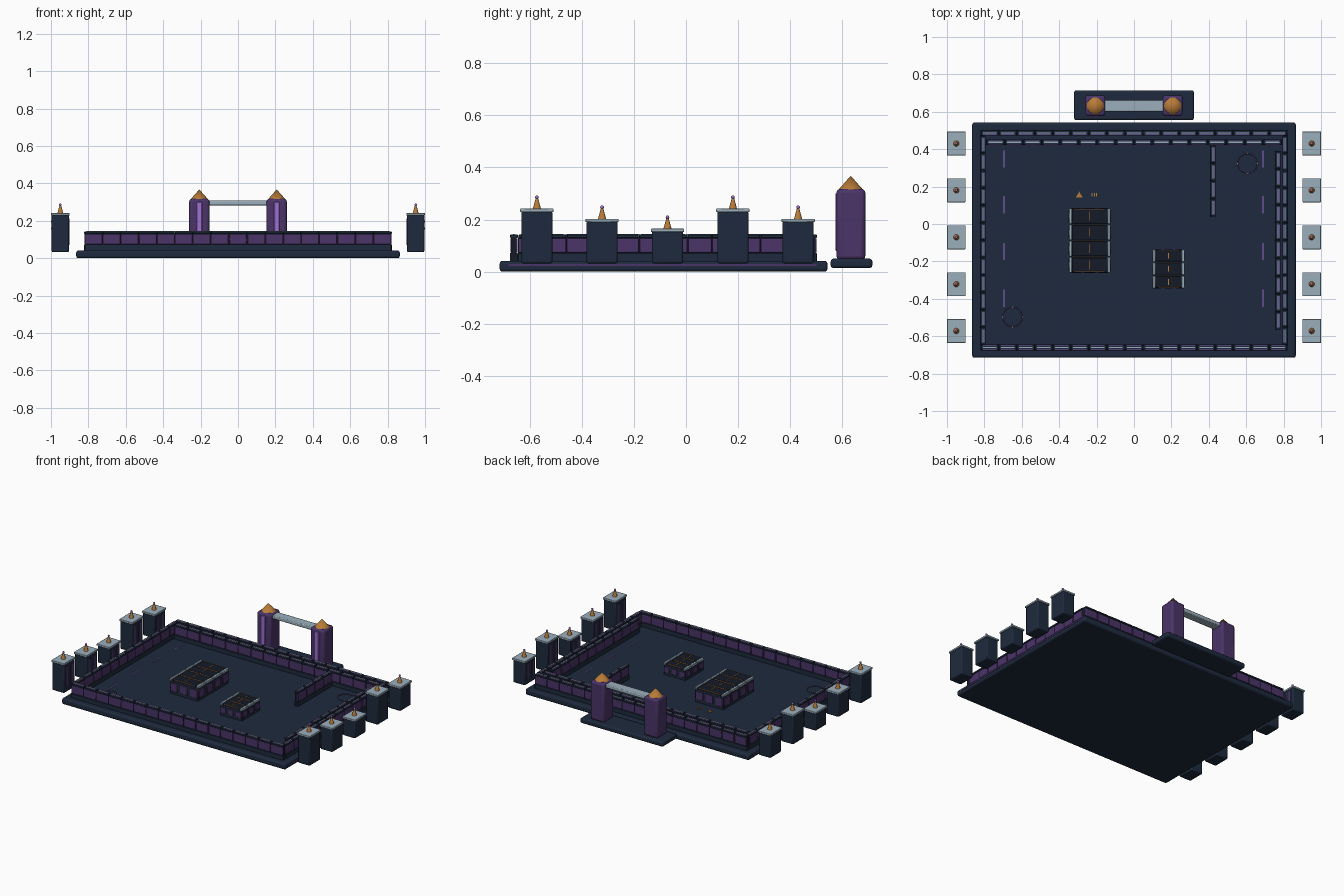
import bpy, bmesh, math
from mathutils import Matrix, Vector

if "Cube" in bpy.data.objects:
    bpy.data.objects.remove(bpy.data.objects["Cube"])


def material(name, rgb):
    m = bpy.data.materials.new(name)
    m.diffuse_color = (*rgb, 1)
    m.use_nodes = True
    m.node_tree.nodes["Principled BSDF"].inputs["Base Color"].default_value = m.diffuse_color
    return m


NAVY = material("navy", (0.013, 0.023, 0.047))
BLACK = material("near_black", (0.007, 0.010, 0.020))
PURPLE = material("purple", (0.069, 0.034, 0.138))
GLOW = material("bright_purple", (0.35, 0.16, 0.65))
PALE = material("pale_steel", (0.33, 0.43, 0.50))
GOLD = material("gold", (0.48, 0.20, 0.04))


def finish(name, bm, mat, bevel=0, segments=2, smooth=False):
    mesh = bpy.data.meshes.new(name)
    bm.to_mesh(mesh)
    bm.free()
    ob = bpy.data.objects.new(name, mesh)
    bpy.context.collection.objects.link(ob)
    mesh.materials.append(mat)
    if bevel:
        mod = ob.modifiers.new("bevel", 'BEVEL')
        mod.width, mod.segments, mod.limit_method = bevel, segments, 'ANGLE'
    if smooth:
        bpy.ops.object.select_all(action='DESELECT')
        ob.select_set(True)
        bpy.context.view_layer.objects.active = ob
        bpy.ops.object.shade_smooth_by_angle(angle=math.radians(35))
    return ob


def boxes(name, mat, items, bevel=0, segments=2):
    """Each item: x0, x1, y0, y1, z0, z1."""
    bm = bmesh.new()
    for x0, x1, y0, y1, z0, z1 in items:
        centre = Vector(((x0 + x1) / 2, (y0 + y1) / 2, (z0 + z1) / 2))
        scale = Matrix.Diagonal((x1 - x0, y1 - y0, z1 - z0, 1))
        bmesh.ops.create_cube(bm, size=1, matrix=Matrix.Translation(centre) @ scale)
    return finish(name, bm, mat, bevel, segments, bevel > 0)


def cones(name, mat, items, sides=20):
    """Each item: x, y, z0, z1, bottom radius, top radius."""
    bm = bmesh.new()
    for x, y, z0, z1, r0, r1 in items:
        bmesh.ops.create_cone(bm, cap_ends=True, segments=sides, radius1=r0, radius2=r1, depth=z1 - z0,
                              matrix=Matrix.Translation((x, y, (z0 + z1) / 2)))
    return finish(name, bm, mat, smooth=True)


def wall(name, axis, at, start, end, count):
    """Row of purple blocks on a dark core, with a segmented steel-edged cap."""
    def place(a, b, half, z0, z1, off=0):
        c = at + off
        return (a, b, c - half, c + half, z0, z1) if axis == 'x' else (c - half, c + half, a, b, z0, z1)
    step = (end - start) / count
    cells = [(start + i * step, start + (i + 1) * step) for i in range(count)]
    boxes(name + "_core", BLACK, [place(start, end, 0.0105, 0.035, 0.132)])
    boxes(name + "_foot", NAVY, [place(start, end, 0.015, 0.035, 0.072)], 0.003)
    boxes(name + "_blocks", PURPLE,
          [place(a + 0.002, b - 0.002, 0.014, 0.073, 0.128) for a, b in cells], 0.004)
    boxes(name + "_cap", NAVY,
          [place(a + 0.002, b - 0.002, 0.015, 0.13, 0.142) for a, b in cells], 0.002, 1)
    boxes(name + "_cap_strip", PALE,
          [place(a + 0.012, b - 0.012, 0.003, 0.141, 0.145) for a, b in cells])
    boxes(name + "_cap_lines", GLOW,
          [place(a + 0.012, b - 0.012, 0.001, 0.14, 0.1435, s * 0.010) for a, b in cells for s in (-1, 1)])


# floor slab with side trim
boxes("floor_slab", NAVY, [(-0.865, 0.865, -0.715, 0.543, 0, 0.042)], 0.012, 3)
boxes("slab_side_trim", PURPLE,
      [(s * 0.865 - 0.002, s * 0.865 + 0.002, -0.68, 0.50, 0.022, 0.030) for s in (-1, 1)])

# perimeter walls and inner walls
wall("front_wall", 'x', -0.66, -0.82, 0.82, 17)
wall("back_wall", 'x', 0.487, -0.82, 0.82, 17)
wall("back_inner_wall", 'x', 0.437, -0.79, 0.79, 16)
wall("left_wall", 'y', -0.808, -0.645, 0.472, 12)
wall("right_wall", 'y', 0.808, -0.645, 0.472, 12)
wall("right_inner_wall", 'y', 0.769, -0.565, 0.39, 10)
wall("divider_wall", 'y', 0.422, 0.04, 0.42, 4)


# raised ribbed blocks in the middle of the floor
def ribbed_block(name, x0, x1, y0, y1, rows, top):
    step = (y1 - y0) / rows
    mid = (x0 + x1) / 2
    cells = [(y0 + i * step, y0 + (i + 1) * step) for i in range(rows)]
    boxes(name + "_body", NAVY, [(x0 + 0.006, x1 - 0.006, y0 + 0.003, y1 - 0.003, 0.035, top - 0.012)], 0.004)
    boxes(name + "_slabs", BLACK,
          [(x0 + 0.02, x1 - 0.02, a + 0.004, b - 0.004, top - 0.02, top - 0.002) for a, b in cells], 0.004)
    boxes(name + "_rails", PALE,
          [(x, x + 0.016, a + 0.002, b - 0.002, top - 0.014, top)
           for x in (x0 + 0.004, x1 - 0.020) for a, b in cells], 0.002, 1)
    boxes(name + "_side_panels", PURPLE,
          [(x - 0.004, x + 0.004, a + 0.01, b - 0.01, 0.06, top - 0.025)
           for x in (x0 + 0.005, x1 - 0.005) for a, b in cells], 0.002, 1)
    third = (x1 - x0) / 3
    boxes(name + "_end_panels", PURPLE,
          [(x0 + i * third + 0.01, x0 + (i + 1) * third - 0.01, y - 0.003, y + 0.003, 0.06, top - 0.025)
           for y in (y0 + 0.003, y1 - 0.003) for i in range(3)], 0.002, 1)
    boxes(name + "_gold_seams", GOLD,
          [(x0 + 0.035, x1 - 0.035, y - 0.0015, y + 0.0015, top - 0.012, top - 0.002)
           for y in [y0 + 0.006, y1 - 0.006] + [c[0] for c in cells[1:]]] +
          [(mid - 0.002, mid + 0.002, a + 0.02, b - 0.02, top - 0.004, top) for a, b in cells])


ribbed_block("large_block", -0.352, -0.122, -0.262, 0.086, 4, 0.145)
ribbed_block("small_block", 0.095, 0.275, -0.345, -0.135, 3, 0.125)

# side towers, mirrored left and right
towers = [(-0.572, 0.242), (-0.322, 0.203), (-0.071, 0.165), (0.18, 0.242), (0.43, 0.203)]
both = [(s, y, h) for s in (-1, 1) for y, h in towers]
boxes("tower_bodies", NAVY, [(s * 0.95 - 0.046, s * 0.95 + 0.046, y - 0.06, y + 0.06, 0.032, h - 0.01)
                             for s, y, h in both], 0.007)
boxes("tower_caps", PALE, [(s * 0.95 - 0.05, s * 0.95 + 0.05, y - 0.064, y + 0.064, h - 0.013, h)
                           for s, y, h in both], 0.003)
boxes("tower_inner_strips", PURPLE,
      [(s * 0.904 - 0.003, s * 0.904 + 0.003, y + o - 0.010, y + o + 0.010, 0.07, h - 0.03)
       for s, y, h in both for o in (-0.03, 0.03)])
cones("tower_spikes", GOLD, [(s * 0.95, y, h - 0.002, h + 0.042, 0.016, 0.004) for s, y, h in both], 12)
bm = bmesh.new()
for s, y, h in both:
    bmesh.ops.create_uvsphere(bm, u_segments=12, v_segments=8, radius=0.007,
                              matrix=Matrix.Translation((s * 0.95, y, h + 0.044)))
finish("tower_beads", bm, GLOW, smooth=True)

# gate behind the slab
boxes("gate_base", NAVY, [(-0.32, 0.32, 0.555, 0.715, 0.014, 0.05)], 0.011, 3)
boxes("gate_posts", PURPLE, [(s * 0.207 - 0.054, s * 0.207 + 0.054, 0.577, 0.688, 0.045, 0.318)
                             for s in (-1, 1)], 0.016, 3)
boxes("gate_post_lights", GLOW, [(s * 0.207 - 0.014, s * 0.207 + 0.014, 0.573, 0.58, 0.08, 0.30)
                                 for s in (-1, 1)], 0.002, 1)
boxes("gate_beam", PALE, [(-0.16, 0.16, 0.602, 0.664, 0.283, 0.308)], 0.005)
cones("gate_finials", GOLD, [(s * 0.207, 0.632, 0.316, 0.368, 0.046, 0.0) for s in (-1, 1)], 24)

# floor markings: dashes, rings with studs, warning wedge and bars
boxes("floor_dashes", GLOW, [(x - 0.002, x + 0.002, y - 0.046, y + 0.046, 0.04, 0.044)
                             for x in (-0.695, 0.69) for y in (-0.397, -0.147, 0.103, 0.347)])
rings = [(0.607, 0.323), (-0.65, -0.497)]
for i, (cx, cy) in enumerate(rings):
    bpy.ops.mesh.primitive_torus_add(location=(cx, cy, 0.043), major_radius=0.052, minor_radius=0.002,
                                     major_segments=32, minor_segments=6)
    ring = bpy.context.object
    ring.name = f"floor_ring_{i + 1}"
    ring.data.materials.append(PURPLE)
cones("ring_studs", GOLD, [(cx + 0.054 * math.cos(a), cy + 0.054 * math.sin(a), 0.04, 0.047, 0.004, 0.003)
                           for cx, cy in rings for a in (0, math.pi / 2, math.pi, math.pi * 1.5)], 8)
bm = bmesh.new()
bmesh.ops.create_cone(bm, cap_ends=True, segments=3, radius1=0.02, radius2=0.02, depth=0.008,
                      matrix=Matrix.Translation((-0.293, 0.153, 0.044)) @ Matrix.Rotation(0, 4, 'Z'))
finish("floor_wedge", bm, GOLD)
boxes("floor_bars", GOLD, [(-0.212 + o - 0.003, -0.212 + o + 0.003, 0.147, 0.165, 0.04, 0.047)
                           for o in (-0.012, 0, 0.012)])
